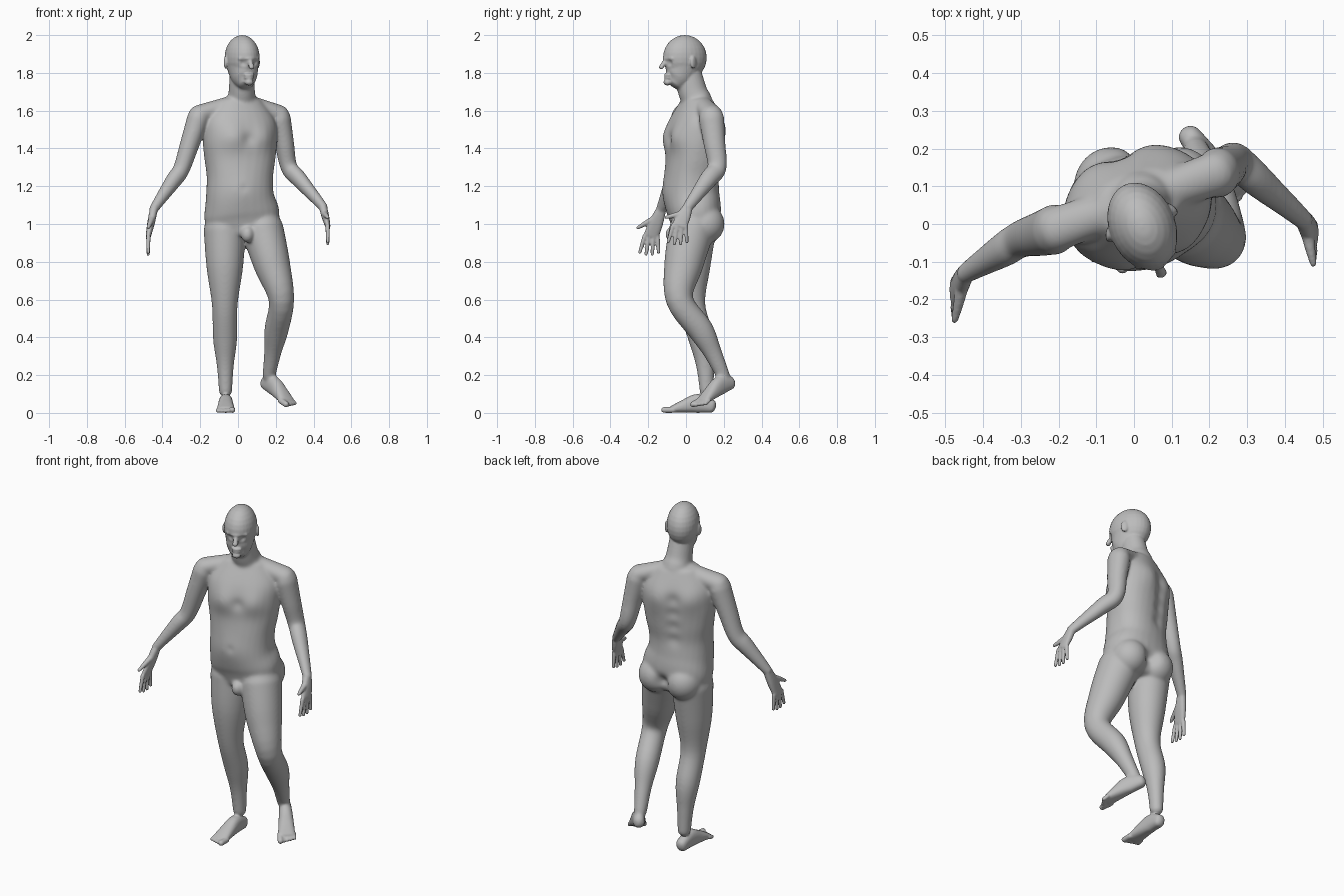
import bpy, bmesh, math
from mathutils import Matrix, Vector

if "Cube" in bpy.data.objects:
    bpy.data.objects.remove(bpy.data.objects["Cube"])

X, Y, Z = Matrix.Identity(3)
WORLD = Matrix.Identity(4)
SIDES = (-1, 1)
SEGMENTS = 28
bm = bmesh.new()


def spline(points, steps=5):
    """Catmull-Rom curve through rows of numbers."""
    padded = [points[0]] + points + [points[-1]]
    rows = []
    for a, b, c, d in zip(padded, padded[1:], padded[2:], padded[3:]):
        for k in range(steps):
            t = k / steps
            rows.append([q + t * (r - p) / 2 + t * t * (p - 2.5 * q + 2 * r - s / 2)
                         + t ** 3 * (1.5 * (q - r) + (s - p) / 2)
                         for p, q, r, s in zip(a, b, c, d)])
    return rows + [points[-1]]


def dome(ring, direction, height):
    """Shrinking rings that round off the end of a tube."""
    centre, tangent, wide, deep, twist = ring
    for degrees in (25, 50, 70, 84):
        angle = math.radians(degrees)
        lift = direction * height * min(wide, deep) * math.sin(angle)
        yield (centre + tangent * lift, tangent,
               wide * math.cos(angle), deep * math.cos(angle), twist)


def tube(points, side=X, power=2, cap=1, frame=WORLD):
    """Rounded loft; rows are x, y, z, half width, half depth and optional twist."""
    rows = spline([(*p, 0) if len(p) == 5 else p for p in points])
    centres = [Vector(row[:3]) for row in rows]
    rings = []
    for i, row in enumerate(rows):
        ahead, behind = centres[min(i + 1, len(rows) - 1)], centres[max(i - 1, 0)]
        rings.append((centres[i], (ahead - behind).normalized(), *row[3:]))
    start, end = list(dome(rings[0], -1, cap)), list(dome(rings[-1], 1, cap))
    loops = []
    for centre, tangent, wide, deep, twist in start[::-1] + rings + end:
        across = Matrix.Rotation(math.radians(twist), 3, 'Z') @ side
        across = (across - tangent * across.dot(tangent)).normalized()
        outward = tangent.cross(across)
        loop = []
        for k in range(SEGMENTS):
            angle = math.tau * k / SEGMENTS
            u, v = [math.copysign(abs(n) ** (2 / power), n)
                    for n in (math.cos(angle), math.sin(angle))]
            loop.append(bm.verts.new(frame @ (centre + across * wide * u + outward * deep * v)))
        loops.append(loop)
    for low, high in zip(loops, loops[1:]):
        for k in range(SEGMENTS):
            bm.faces.new((low[k - 1], low[k], high[k], high[k - 1]))
    bm.faces.new(loops[0][::-1])
    bm.faces.new(loops[-1])


def ball(centre, radii, frame=WORLD):
    bmesh.ops.create_uvsphere(
        bm, u_segments=SEGMENTS, v_segments=SEGMENTS // 2, radius=1,
        matrix=frame @ Matrix.Translation(centre) @ Matrix.Diagonal((*radii, 1)))


def limb(points, radii, depth):
    tube([(*p, r, r * depth) for p, r in zip(points, radii)])


def arm(shoulder, elbow, wrist):
    limb((shoulder, shoulder.lerp(elbow, .5), elbow, elbow.lerp(wrist, .3), wrist),
         (.06, .052, .045, .043, .024), 1.13)
    # Slope from the neck to the shoulder
    tube([(*neck_base, .05, .045), (*(shoulder + Z * .02), .06, .05)], side=Y)


def hand(wrist, knuckles):
    tube([(*wrist, .026, .021), (*wrist.lerp(knuckles, .5), .037, .02),
          (*knuckles, .04, .014)], side=Y, power=2.4, cap=.5)
    for i in range(4):  # index to little finger, fanned out
        spread = i - 1.5
        base = knuckles + Y * spread * .023
        tip = base + Y * (spread * .01 - .01) - Z * (.1 - .01 * abs(spread))
        tube([(*base, .012, .012), (*tip, .009, .009)], side=Y)
    base = wrist.lerp(knuckles, .35) - Y * .02
    tip = knuckles - Y * .07 + Z * .045
    tube([(*base, .017, .016), (*base.lerp(tip, .6), .013, .013), (*tip, .009, .009)])


def leg(hip, knee, ankle):
    limb((hip, hip.lerp(knee, .5) - Y * .01, knee, knee.lerp(ankle, .4) + Y * .02,
          knee.lerp(ankle, .7) + Y * .015, ankle),
         (.112, .097, .068, .064, .046, .035), 1.07)


def foot(heel, direction, inner):
    ahead = direction.normalized()
    across = Z.cross(ahead).normalized()
    frame = Matrix((across, -ahead, ahead.cross(across))).transposed().to_4x4()
    frame.translation = heel
    tube([(0, -along, tall, wide, tall) for along, wide, tall in
          ((.03, .031, .036), (.1, .036, .05), (.17, .042, .036), (.24, .047, .018))],
         power=2.4, cap=.8, frame=frame)
    for i in range(5):  # big toe on the inner side
        r = .011 if i else .016
        x = inner * (.035 - .019 * i)
        tube([(x, -.23, .016, r, r), (x, .006 * i - .28, r, r, r)], frame=frame)


# Torso, twisted so the left shoulder is back
slices = zip((.04, .045, .03, .03, .04, .045, .055, .06),
             (.18, .2, .18, .176, .19, .2, .19, .12),
             (.11, .14, .145, .14, .14, .14, .125, .08))
tube([(max(.01, .03 - .01 * i), y, .95 + .1 * i, wide, deep, min(20, 4 * i))
      for i, (y, wide, deep) in enumerate(slices)], power=2.3, cap=.3)
for side in SIDES:  # buttocks
    ball((.03 + side * .09, .1, 1), (.1, .105, .105))
ball((.05, -.07, .945), (.036, .04, .045))  # groin

# Neck
neck_base = Vector((.02, .065, 1.65))
tube([(*neck_base, .08, .075), (.02, .035, 1.7, .07, .077), (.02, 0, 1.84, .06, .07)])

# Head, turned to the model's left
head = Matrix.Translation((.022, -.006, 1.88)) @ Matrix.Rotation(math.radians(22), 4, 'Z')
ball((0, 0, 0), (.088, .12, .12), head)
tube([(0, -.06, -.137, .045, .046), (0, -.04, -.11, .065, .074),
      (0, -.015, -.06, .078, .098), (0, 0, 0, .087, .117)], cap=.4, frame=head)
ball((0, -.1, -.13), (.024, .02, .018), head)  # chin
tube([(0, -.11, -.01, .01, .01), (0, -.135, -.05, .016, .012)], frame=head)  # nose


def face_ridge(wide, front, height, bend, thick):
    tube([(side * wide, abs(side) * bend - front, height, thick, thick)
          for side in (-1, 0, 1)], side=Z, frame=head)


face_ridge(.05, .114, -.005, .022, .01)  # brow
face_ridge(.022, .111, -.092, .01, .007)  # upper lip
face_ridge(.02, .11, -.106, .01, .007)  # lower lip
for side in SIDES:  # ears
    ear = head @ Matrix.Translation((side * .09, .013, -.025))
    ball((0, 0, 0), (.009, .021, .034), ear @ Matrix.Rotation(side * .45, 4, 'Z'))

# Limbs, joint by joint
left_wrist, right_wrist = Vector((.45, .01, 1.09)), Vector((-.445, -.13, 1.08))
arm(Vector((.22, .135, 1.56)), Vector((.27, .165, 1.3)), left_wrist)
arm(Vector((-.21, -.015, 1.56)), Vector((-.3, -.04, 1.29)), right_wrist)
hand(left_wrist, Vector((.475, -.035, .99)))
hand(right_wrist, Vector((-.475, -.185, .935)))
leg(Vector((.13, .03, .97)), Vector((.23, -.035, .6)), Vector((.164, .195, .2)))
leg(Vector((-.07, .04, .97)), Vector((-.07, .03, .57)), Vector((-.066, .11, .12)))
foot(Vector((.12, .268, .138)), Vector((.155, -.2, -.105)), -1)
foot(Vector((-.065, .164, 0)), -Y, 1)

# Fuse the parts into one skin
bmesh.ops.recalc_face_normals(bm, faces=bm.faces)
mesh = bpy.data.meshes.new("body")
bm.to_mesh(mesh)
bm.free()
body = bpy.data.objects.new("body", mesh)
bpy.context.scene.collection.objects.link(body)


def apply_modifiers():
    depsgraph = bpy.context.evaluated_depsgraph_get()
    baked = bpy.data.meshes.new_from_object(body.evaluated_get(depsgraph))
    body.modifiers.clear()
    body.data = baked


fuse = body.modifiers.new("fuse", 'REMESH')
fuse.mode, fuse.voxel_size = 'VOXEL', .0056
apply_modifiers()

# Muscle and face modelling: frame, centre, radius, push along y
chest = Matrix.Translation((.01, .048, 1.5)) @ Matrix.Rotation(math.radians(20), 4, 'Z')
nudges = [(chest, (0, .14, -.08 * i), .035, -.014) for i in range(4)]  # spine
nudges += [(chest, (0, -.14, -.05), .03, .012),  # breastbone
           (WORLD, (.03, -.12, 1.18), .08, -.01),  # belly
           (WORLD, (.035, -.125, 1.19), .016, .014),  # navel
           (WORLD, (.03, .19, 1), .03, -.035)]  # seat cleft
for side in SIDES:
    nudges += [(head, (side * .034, -.108, -.027), .017, .013),  # eye sockets
               (chest, (side * .085, -.125, -.04), .065, -.018),  # chest muscles
               (chest, (side * .095, .13, 0), .07, .014)]  # shoulder blades
nudges = [(frame @ Vector(centre), radius, frame.to_3x3() @ Y * push)
          for frame, centre, radius, push in nudges]


def ramp(value, width):
    return max(0, min(1, value / width))


# Blend trunk and limbs strongly, keep head, hands and feet crisp
soft = body.vertex_groups.new(name="soft")
for vertex in body.data.vertices:
    spot = vertex.co.copy()
    for centre, radius, push in nudges:
        vertex.co += push * math.exp(-(spot - centre).length_squared / radius ** 2)
    weight = min(ramp(.44 - abs(spot.x), .06), ramp(1.75 - spot.z, .07), ramp(spot.z - .1, .09))
    soft.add([vertex.index], weight, 'REPLACE')
blend = body.modifiers.new("blend", 'SMOOTH')
blend.factor, blend.iterations, blend.vertex_group = .5, 40, soft.name
polish = body.modifiers.new("polish", 'SMOOTH')
polish.factor, polish.iterations = .5, 3
apply_modifiers()

skin = bpy.data.materials.new("plain grey")
skin.use_nodes = True
skin.diffuse_color = (.5, .5, .5, 1)
skin.node_tree.nodes["Principled BSDF"].inputs["Base Color"].default_value = skin.diffuse_color
body.data.materials.clear()
body.data.materials.append(skin)
for face in body.data.polygons:
    face.use_smooth = True
